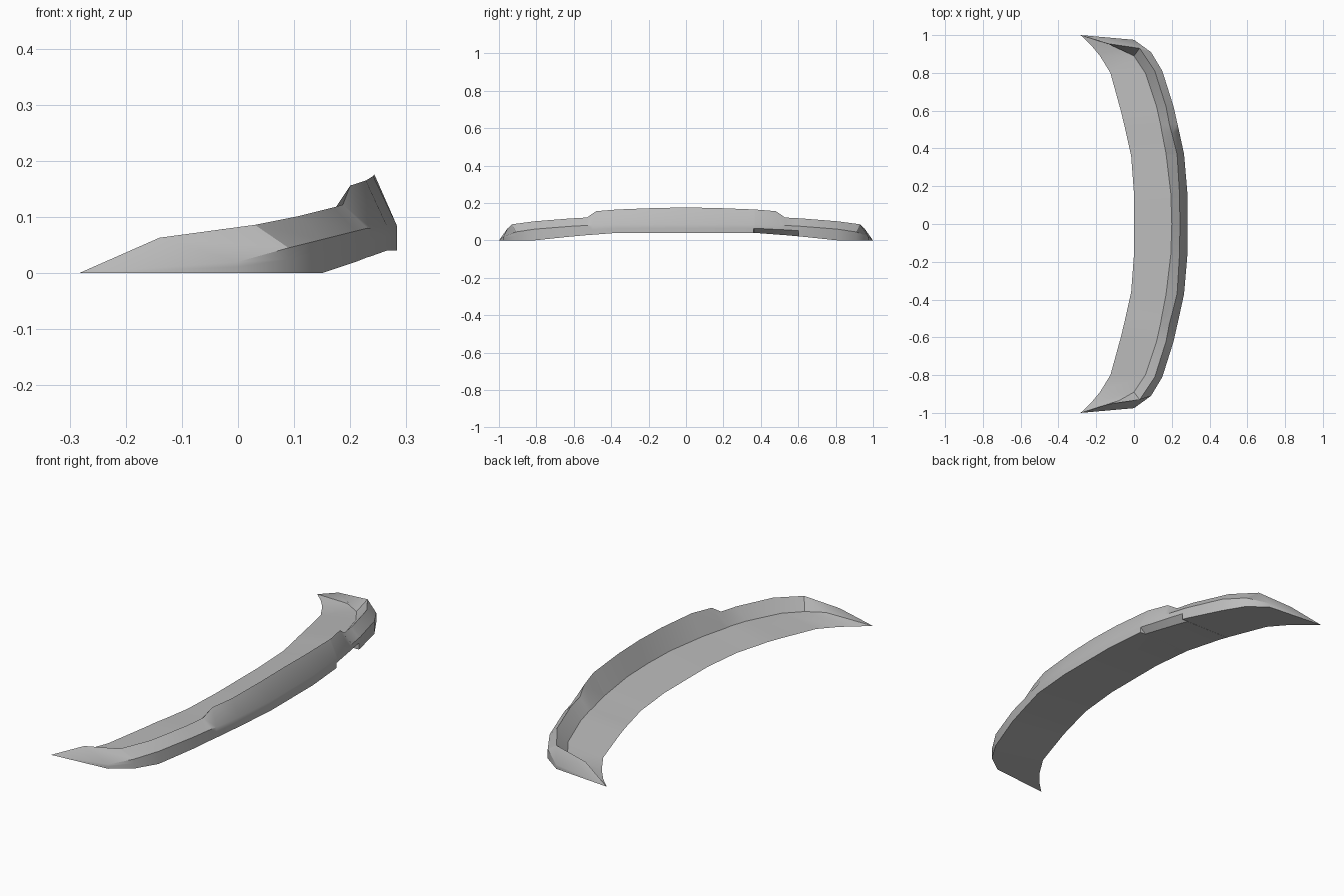
import bpy
import bmesh
import math
from mathutils import Vector

cube = bpy.data.objects.get("Cube")
if cube:
    bpy.data.objects.remove(cube, do_unlink=True)


def make_material(name, value):
    material = bpy.data.materials.new(name)
    material.use_nodes = True
    colour = (value, value, value, 1)
    material.diffuse_color = colour
    material.node_tree.nodes["Principled BSDF"].inputs["Base Color"].default_value = colour
    return material


# Rails of one half, running from the middle to the pointed tip
TIP = (-.283, 1, 0)
inner_edge = [(0, 0, .05), (0, .16, .05), (-.015, .36, .045), (-.046, .5, .04),
              (-.053, .53, .04), (-.07, .6, .035), (-.125, .8, .02),
              (-.18, .89, .01), (-.23, .95, .003), TIP]
deck_crease = [(.2, 0, .075), (.195, .16, .075), (.17, .37, .07), (.145, .5, .065),
               (.14, .53, .065), (.12, .62, .06), (.06, .8, .045),
               (0, .89, .035), (-.08, .935, .035), TIP]
ridge = [(.243, 0, .176), (.241, .16, .173), (.228, .37, .165), (.2, .48, .156),
         (.187, .53, .122), (.17, .62, .117), (.11, .81, .102),
         (.03, .93, .086), (-.14, .955, .063), TIP]
shoulder = [(.283, 0, .085), (.283, .16, .085), (.265, .37, .085), (.237, .5, .08),
            (.23, .53, .08), (.21, .62, .075), (.15, .81, .06),
            (.09, .91, .045), (0, .975, .02), TIP]
lower_heights = [.04, .04, .04, .03, .028, .02, 0, 0, 0, 0]
lower_edge = [(p[0], p[1], z) for p, z in zip(shoulder, lower_heights)]

NOTCH_START, NOTCH_END = 1.96, 4.8


def rail_point(rail, t):
    i = min(int(t), len(rail) - 2)
    return Vector(rail[i]).lerp(Vector(rail[i + 1]), t - i)


def section(t, side):
    """Closed cross-section at rail position t, on the +y or -y side."""
    a, e, d, c, b = (rail_point(r, t) for r in
                     (inner_edge, deck_crease, ridge, shoulder, lower_edge))
    middle = b.lerp(c, .55)
    # Undercut along the lower outer face, on one side only
    if side > 0 and NOTCH_START < t < NOTCH_END:
        b.x -= .03
    return [Vector((p.x, p.y * side, p.z)) for p in (a, e, d, c, middle, b)]


# Spoiler body lofted from tip to tip
last = len(ridge) - 1
notch_stations = [NOTCH_START, NOTCH_START + .01, NOTCH_END - .01, NOTCH_END]
left_half = sorted(list(range(last + 1)) + notch_stations)
sections = [section(t, -1) for t in range(last, 0, -1)]
sections += [section(t, 1) for t in left_half]

bm = bmesh.new()
rings = [[bm.verts.new(p) for p in ring] for ring in sections]
for first, second in zip(rings, rings[1:]):
    for k in range(len(first)):
        n = (k + 1) % len(first)
        bm.faces.new((first[k], first[n], second[n], second[k]))
bmesh.ops.remove_doubles(bm, verts=bm.verts, dist=.0005)
bmesh.ops.recalc_face_normals(bm, faces=bm.faces)
mesh = bpy.data.meshes.new("spoiler_body")
bm.to_mesh(mesh)
bm.free()
mesh.materials.append(make_material("plain grey", .5))
body = bpy.data.objects.new("spoiler_body", mesh)
bpy.context.collection.objects.link(body)

# Smooth panels with sharp creases
bpy.ops.object.select_all(action="DESELECT")
body.select_set(True)
bpy.context.view_layer.objects.active = body
bpy.ops.object.shade_smooth_by_angle(angle=math.radians(32))
